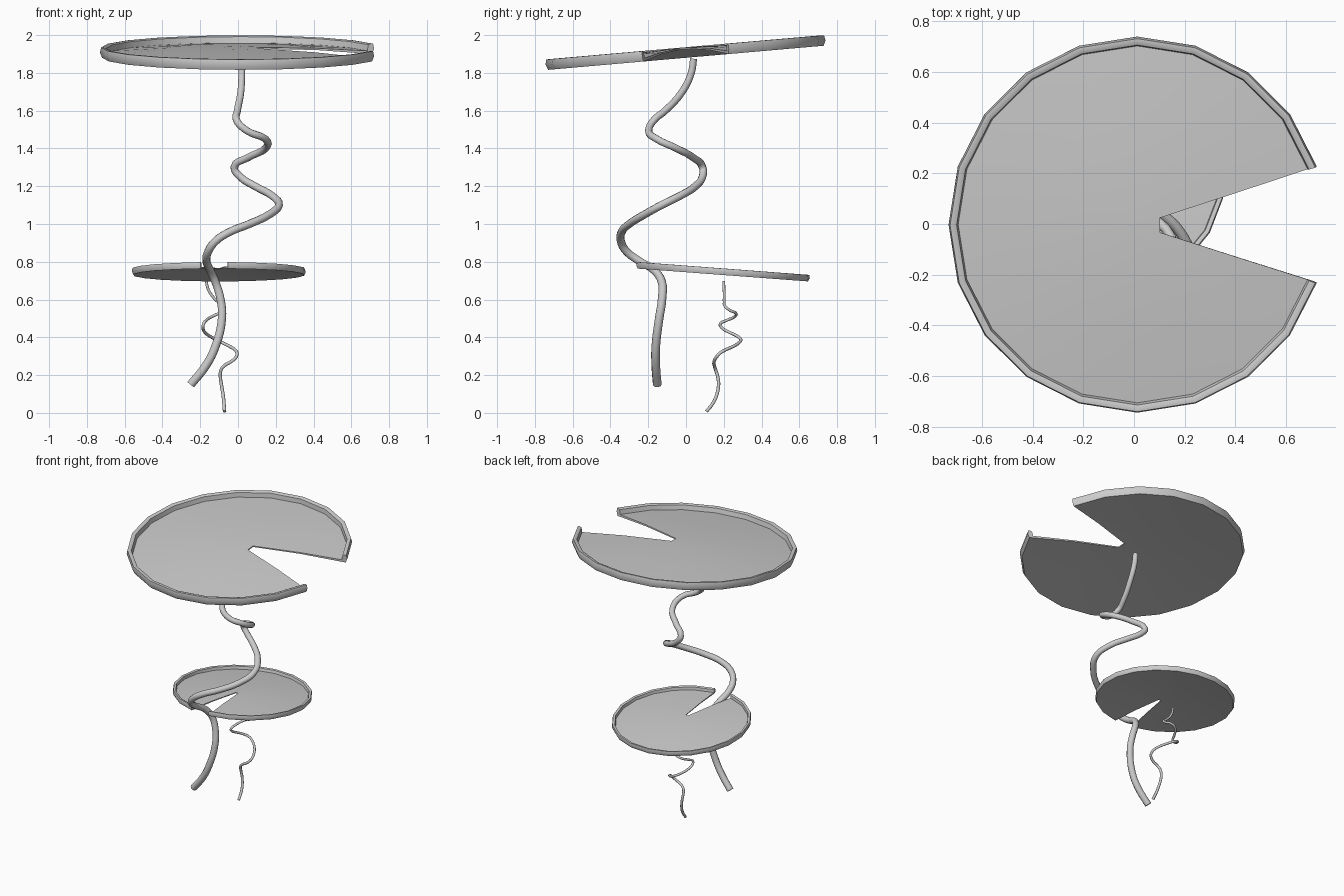
import bpy, bmesh, math
from mathutils import Matrix, Vector

if "Cube" in bpy.data.objects:
    bpy.data.objects.remove(bpy.data.objects["Cube"])

# Pad cross-section (radius, height): domed sheet with an upturned rim
PROFILE = [(0.095, 0.045), (0.42, 0.030), (0.70, 0.003), (0.732, 0.0), (0.744, 0.028), (0.738, 0.055),
           (0.726, 0.056), (0.712, 0.050), (0.706, 0.018), (0.42, 0.040), (0.095, 0.053)]

# Stem centreline, bottom to top
PATH = [(-.25, -.152, .15), (-.17, -.16, .25), (-.12, -.16, .35), (-.085, -.142, .5), (-.092, -.127, .6),
        (-.122, -.13, .7), (-.15, -.175, .76), (-.167, -.25, .805), (-.155, -.32, .86), (-.118, -.345, .91),
        (-.05, -.342, .955), (.06, -.30, 1.0), (.165, -.22, 1.05), (.217, -.13, 1.1), (.18, -.03, 1.15),
        (.09, .05, 1.2), (.012, .087, 1.25), (-.02, .088, 1.3), (.05, .04, 1.35), (.145, -.05, 1.4),
        (.145, -.155, 1.45), (.045, -.197, 1.495), (-.008, -.17, 1.55), (-.003, -.11, 1.6),
        (.015, -.02, 1.7), (.02, .028, 1.8), (.02, .04, 1.875)]


def pad(name, scale, start, gap, tilt, loc):
    """20-sided leaf, with `gap` segments missing before the start angle."""
    bm = bmesh.new()
    rows = []
    for i in range(21 - gap):
        a = math.radians(start + 18 * i)
        rows.append([bm.verts.new((r * math.cos(a), r * math.sin(a), z)) for r, z in PROFILE])
    for p, q in zip(rows, rows[1:]):
        for j in range(len(PROFILE) - 1):
            bm.faces.new((p[j], q[j], q[j + 1], p[j + 1]))
    # notch ends and centre
    bm.faces.new(rows[0])
    bm.faces.new(rows[-1][::-1])
    bm.faces.new([r[0] for r in rows])
    bm.faces.new([r[-1] for r in rows])
    bm.faces.new((rows[0][0], rows[0][-1], rows[-1][-1], rows[-1][0]))
    bmesh.ops.recalc_face_normals(bm, faces=bm.faces)
    bm.transform(Matrix.Translation(loc) @ Matrix.Rotation(math.radians(tilt), 4, 'X')
                 @ Matrix.Scale(scale, 4))
    me = bpy.data.meshes.new(name)
    bm.to_mesh(me)
    bm.free()
    ob = bpy.data.objects.new(name, me)
    bpy.context.collection.objects.link(ob)
    smooth(ob)


def stem(name, matrix, scale):
    """Round tapering tube along the shared winding path."""
    cu = bpy.data.curves.new(name, 'CURVE')
    cu.dimensions = '3D'
    cu.bevel_depth = 0.021 * scale
    cu.bevel_resolution = 3
    cu.use_fill_caps = True
    cu.resolution_u = 4
    sp = cu.splines.new('BEZIER')
    sp.bezier_points.add(len(PATH) - 1)
    for i, (bp, co) in enumerate(zip(sp.bezier_points, PATH)):
        bp.co = matrix @ Vector(co)
        bp.handle_left_type = bp.handle_right_type = 'AUTO'
        bp.radius = 1.1 - 0.22 * i / (len(PATH) - 1)
    ob = bpy.data.objects.new(name, cu)
    bpy.context.collection.objects.link(ob)
    bpy.ops.object.select_all(action='DESELECT')
    bpy.context.view_layer.objects.active = ob
    ob.select_set(True)
    bpy.ops.object.convert(target='MESH')
    smooth(bpy.context.object)


def smooth(ob):
    bpy.ops.object.select_all(action='DESELECT')
    bpy.context.view_layer.objects.active = ob
    ob.select_set(True)
    bpy.ops.object.shade_smooth_by_angle(angle=math.radians(40))


# Large upper leaf and its stem
pad("large_leaf", 1.0, 18, 2, 5, (0.013, 0, 1.88))
stem("large_stem", Matrix.Identity(4), 1.0)

# Small lower leaf and its stem (turned, shrunken copy)
pad("small_leaf", 0.622, -84, 1, -4.3, (-0.102, 0.195, 0.73))
stem("small_stem", Matrix.Translation((-0.15, 0.195, -0.052)) @ Matrix.Rotation(math.radians(101), 4, 'Z')
     @ Matrix.Scale(0.4, 4), 0.4)
